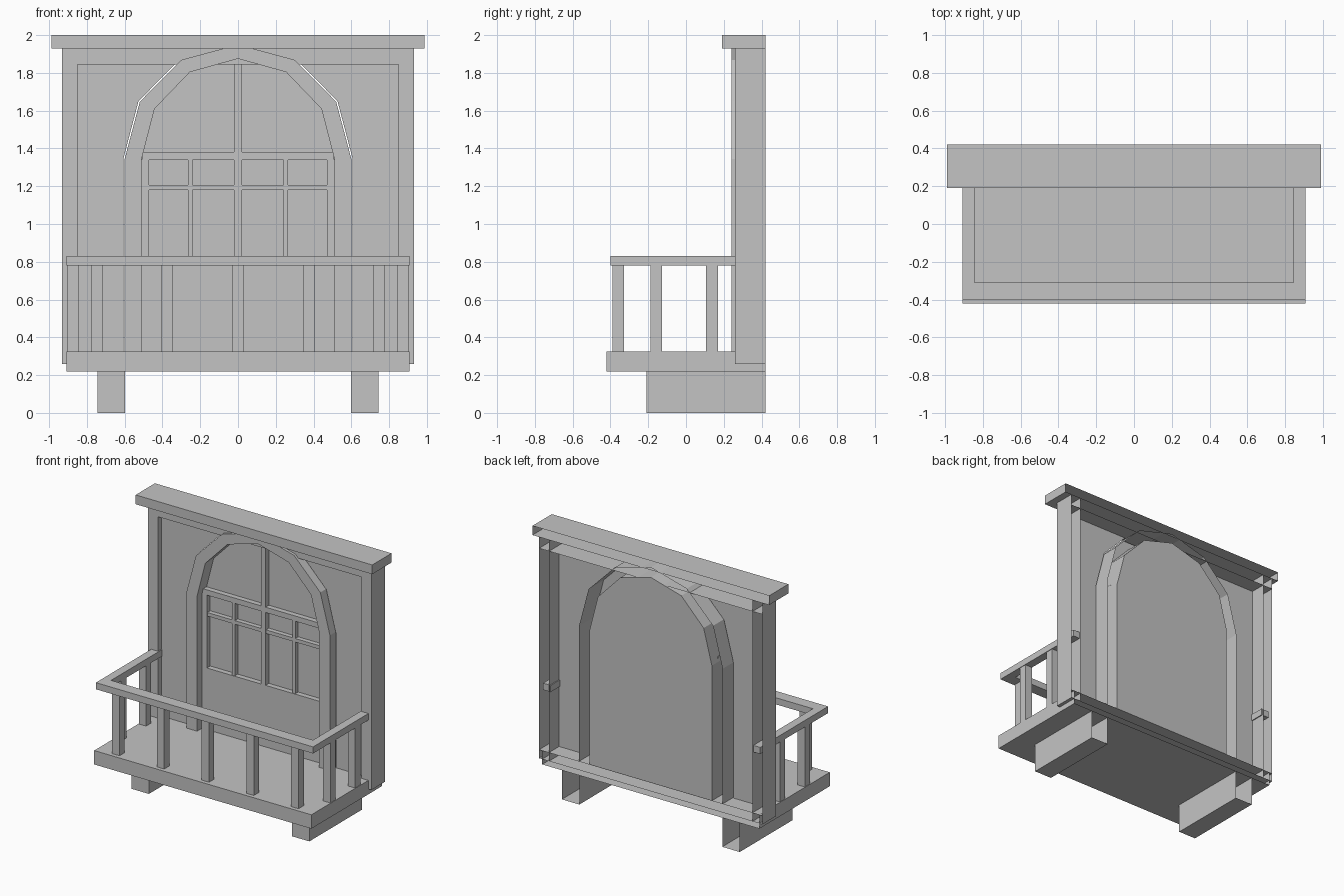
import bpy, bmesh, math

if "Cube" in bpy.data.objects:
    bpy.data.objects.remove(bpy.data.objects["Cube"])

stone = bpy.data.materials.new("plain_grey")
stone.diffuse_color = (0.55, 0.55, 0.55, 1)
stone.use_nodes = True
stone.node_tree.nodes["Principled BSDF"].inputs["Base Color"].default_value = stone.diffuse_color


def finish(name, bm, normals=True):
    if normals:
        bmesh.ops.recalc_face_normals(bm, faces=bm.faces)
    me = bpy.data.meshes.new(name)
    bm.to_mesh(me)
    bm.free()
    me.materials.append(stone)
    ob = bpy.data.objects.new(name, me)
    bpy.context.collection.objects.link(ob)
    return ob


def box(name, x0, x1, y0, y1, z0, z1, open_back=False):
    bm = bmesh.new()
    bmesh.ops.create_cube(bm, size=1)
    for v in bm.verts:
        v.co = ((x0 + x1) / 2 + v.co.x * (x1 - x0),
                (y0 + y1) / 2 + v.co.y * (y1 - y0),
                (z0 + z1) / 2 + v.co.z * (z1 - z0))
    bmesh.ops.recalc_face_normals(bm, faces=bm.faces)
    if open_back:
        back = [f for f in bm.faces if f.normal.y > 0.9]
        bmesh.ops.delete(bm, geom=back, context='FACES')
    return finish(name, bm, normals=False)


def mirrored(name, x0, x1, *rest, **kw):
    box(name + "_right", x0, x1, *rest, **kw)
    box(name + "_left", -x1, -x0, *rest, **kw)


def arch(rx, rz, z0=0.325, spring=1.345):
    # six-sided arch outline from the right foot to the left foot
    pts = [(rx, z0)]
    for i in range(7):
        a = math.pi * i / 6
        pts.append((rx * math.cos(a), spring + rz * math.sin(a)))
    return pts + [(-rx, z0)]


BACK = 0.42

# feet, deck and cornice, all open towards the building
mirrored("foot", 0.597, 0.743, -0.21, BACK, 0, 0.22, open_back=True)
box("deck", -0.907, 0.907, -0.42, BACK, 0.22, 0.325, open_back=True)
box("cornice", -0.988, 0.988, 0.19, BACK, 1.93, 2.0, open_back=True)

# raised wall frame
mirrored("wall_pilaster", 0.85, 0.933, 0.26, BACK, 0.26, 1.93, open_back=True)
box("wall_top_beam", -0.933, 0.933, 0.26, BACK, 1.845, 1.93, open_back=True)
box("wall_bottom_beam", -0.933, 0.933, 0.26, BACK, 0.26, 0.324, open_back=True)

# wall panels on either side of the arch, leaving a hairline gap
bm = bmesh.new()
for s in (1, -1):
    prof = [(0.85, 0.3), (0.85, 1.845), (0.335, 1.845), (0.305, 1.873),
            (0.527, 1.65), (0.607, 1.345), (0.607, 0.3)]
    prof.pop(3)
    vs = [bm.verts.new((s * x, 0.30, z)) for x, z in prof]
    f = bm.faces.new(vs if s < 0 else vs[::-1])
    f.normal_update()
    if f.normal.y > 0:
        f.normal_flip()
finish("wall_panels", bm, normals=False)

# arch surround: a channel of front face, outer side and inner side
bm = bmesh.new()
rows = []
for prof, y in ((arch(0.6, 0.605), BACK), (arch(0.6, 0.605), 0.24),
                (arch(0.51, 0.53), 0.24), (arch(0.51, 0.53), BACK)):
    rows.append([bm.verts.new((x, y, z)) for x, z in prof])
for a, b in zip(rows, rows[1:]):
    for i in range(len(a) - 1):
        bm.faces.new((a[i], a[i + 1], b[i + 1], b[i]))
bm.normal_update()
front = [f for f in bm.faces if abs(f.normal.y) > 0.9]
if front[0].normal.y > 0:
    bmesh.ops.reverse_faces(bm, faces=bm.faces)
finish("arch_surround", bm, normals=False)

# door core: recessed glazing plane at the front, flush at the back
bm = bmesh.new()
f = bm.faces.new([bm.verts.new((x, 0.34, z)) for x, z in arch(0.51, 0.53)])
ext = bmesh.ops.extrude_face_region(bm, geom=[f], use_keep_orig=True)
for v in ext["geom"]:
    if isinstance(v, bmesh.types.BMVert):
        v.co.y = BACK
finish("door_core", bm)

# door leaf pieces standing in front of the glazing
GLASS = 0.341
box("door_lower_panel", -0.51, 0.51, 0.30, GLASS, 0.325, 0.79)
mirrored("door_stile", 0.47, 0.51, 0.30, GLASS, 0.79, 1.345)
box("door_transom", -0.505, 0.505, 0.30, GLASS, 1.34, 1.38)
box("door_mullion", -0.02, 0.02, 0.30, GLASS, 0.79, 1.86)
mirrored("window_upright", 0.24, 0.265, 0.305, GLASS, 0.79, 1.34)
mirrored("window_crossbar", 0.02, 0.47, 0.305, GLASS, 1.18, 1.207)

# railing
box("front_rail", -0.907, 0.907, -0.40, -0.31, 0.78, 0.83)
mirrored("side_rail", 0.843, 0.907, -0.31, 0.41, 0.78, 0.83)
for i in range(5):
    x = (i - 2) * 0.374
    box(f"front_baluster_{i + 1}", x - 0.031, x + 0.031, -0.39, -0.328, 0.325, 0.78)
for i, y in enumerate((-0.158, 0.138)):
    mirrored(f"side_baluster_{i + 1}", 0.843, 0.903, y - 0.031, y + 0.031, 0.325, 0.78)
